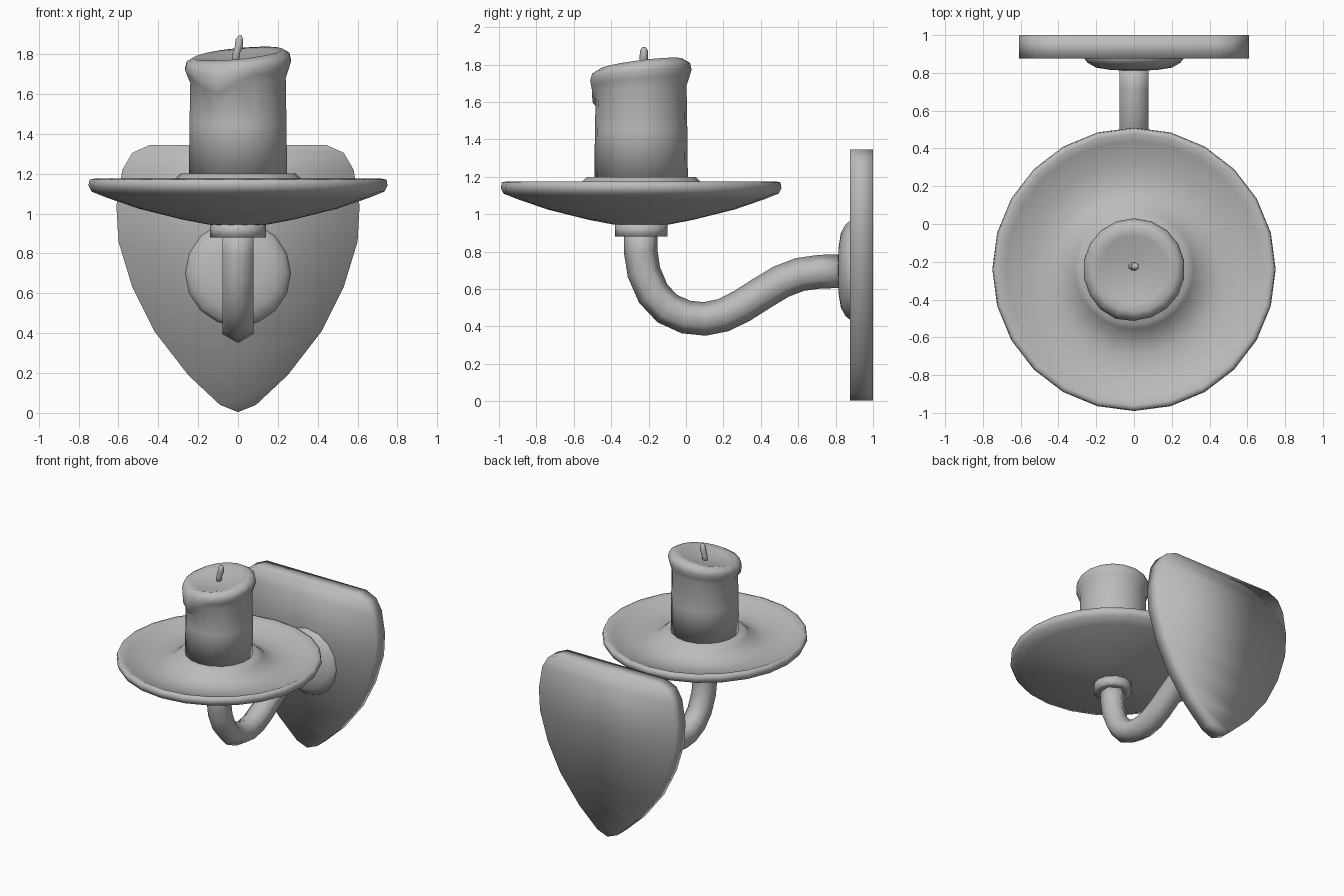
import bpy, bmesh, math
from mathutils import Vector

if "Cube" in bpy.data.objects:
    bpy.data.objects.remove(bpy.data.objects["Cube"])

CY = -0.24  # centre line of dish and candle

grey = bpy.data.materials.new("plain grey")
grey.diffuse_color = (0.5, 0.5, 0.5, 1)
grey.use_nodes = True
grey.node_tree.nodes["Principled BSDF"].inputs["Base Color"].default_value = grey.diffuse_color


def finish(name, bm):
    bmesh.ops.recalc_face_normals(bm, faces=bm.faces)
    me = bpy.data.meshes.new(name)
    bm.to_mesh(me)
    bm.free()
    me.materials.append(grey)
    for p in me.polygons:
        p.use_smooth = True
    ob = bpy.data.objects.new(name, me)
    bpy.context.collection.objects.link(ob)
    return ob


def loft(name, rings):
    """Skin a list of equal point rings and cap both ends."""
    bm = bmesh.new()
    vr = [[bm.verts.new(p) for p in r] for r in rings]
    n = len(vr[0])
    for a, b in zip(vr, vr[1:]):
        for i in range(n):
            j = (i + 1) % n
            bm.faces.new((a[i], a[j], b[j], b[i]))
    bm.faces.new(vr[0])
    bm.faces.new(vr[-1])
    return finish(name, bm)


def angles(n):
    return [2 * math.pi * i / n for i in range(n)]


def lathe(name, profile, n):
    return loft(name, [[(r * math.sin(a), CY + r * math.cos(a), z)
                        for a in angles(n)] for r, z in profile])


# drip dish with raised centre
lathe("drip_dish", [(0.10, 0.94), (0.15, 0.945), (0.28, 0.97), (0.50, 1.025),
                    (0.66, 1.08), (0.735, 1.11), (0.75, 1.14), (0.745, 1.17),
                    (0.72, 1.175), (0.68, 1.155), (0.56, 1.115), (0.45, 1.105),
                    (0.37, 1.13), (0.315, 1.175), (0.29, 1.20), (0.20, 1.20)], 24)

# socket under the dish
lathe("socket", [(0.10, 0.88), (0.14, 0.88), (0.14, 0.95), (0.10, 0.95)], 12)

# candle: straight body, overhanging wax lip with one drip, sunken top
def candle_ring(r, z, tilt=0.0, drip=0.0, bulge=0.0):
    ring = []
    for a in angles(18):
        s, c = math.sin(a), math.cos(a)
        d = max(0.0, math.cos(a - math.radians(205))) ** 14  # front left
        rr = r + bulge * d
        ring.append((rr * s, CY + rr * c,
                     z + tilt * (0.022 * s + 0.028 * c) - drip * d))
    return ring

loft("candle", [candle_ring(0.25, 1.19), candle_ring(0.247, 1.45),
                candle_ring(0.243, 1.67, 0.6, 0.09),
                candle_ring(0.258, 1.71, 0.8, 0.09, 0.02),
                candle_ring(0.27, 1.745, 1, 0.02, 0.01),
                candle_ring(0.262, 1.78, 1), candle_ring(0.225, 1.802, 1),
                candle_ring(0.18, 1.79, 1), candle_ring(0.06, 1.768, 0.3)])

# wick, slightly bent
loft("wick", [[(x + r * math.sin(a), -0.225 + r * math.cos(a), z)
               for a in angles(6)]
              for x, r, z in [(-0.012, 0.02, 1.75), (-0.01, 0.021, 1.80),
                              (0.004, 0.023, 1.84), (0.006, 0.021, 1.875),
                              (0.012, 0.009, 1.893)]])

# curved arm: six sided tube swept along a path in the middle plane
path = [(-0.243, 0.92), (-0.242, 0.80), (-0.225, 0.69), (-0.175, 0.575),
        (-0.10, 0.495), (0.0, 0.45), (0.10, 0.44), (0.20, 0.46), (0.30, 0.51),
        (0.41, 0.58), (0.51, 0.64), (0.61, 0.678), (0.72, 0.693), (0.84, 0.695)]
rings = []
for i, (y, z) in enumerate(path):
    y0, z0 = path[max(i - 1, 0)]
    y1, z1 = path[min(i + 1, len(path) - 1)]
    t = Vector((0, y1 - y0, z1 - z0)).normalized()
    up = Vector((0, -t.z, t.y))
    rings.append([Vector((0, y, z)) + 0.09 * (math.cos(a) * up + math.sin(a) * Vector((1, 0, 0)))
                  for a in angles(6)])
loft("arm", rings)

# domed boss where the arm meets the wall plate
loft("boss", [[(r * math.sin(a), y, 0.70 + r * math.cos(a)) for a in angles(16)]
              for r, y in [(0.265, 0.90), (0.265, 0.878), (0.245, 0.853),
                           (0.20, 0.828), (0.12, 0.815), (0.05, 0.813)]])

# shield shaped wall plate made of horizontal bands
half = [(0.09, 0.04), (0.25, 0.19), (0.42, 0.41), (0.53, 0.63), (0.60, 0.86),
        (0.61, 1.04), (0.58, 1.22), (0.53, 1.305), (0.44, 1.345)]
bm = bmesh.new()
sides = []
for y in (0.877, 1.0):
    tip = bm.verts.new((0, y, 0.004))
    left = [bm.verts.new((-x, y, z)) for x, z in half]
    right = [bm.verts.new((x, y, z)) for x, z in half]
    bm.faces.new((tip, right[0], left[0]))
    for i in range(len(half) - 1):
        bm.faces.new((left[i], right[i], right[i + 1], left[i + 1]))
    sides.append([tip] + right + left[::-1])
f, b = sides
for i in range(len(f)):
    j = (i + 1) % len(f)
    bm.faces.new((f[i], f[j], b[j], b[i]))
finish("wall_plate", bm)
